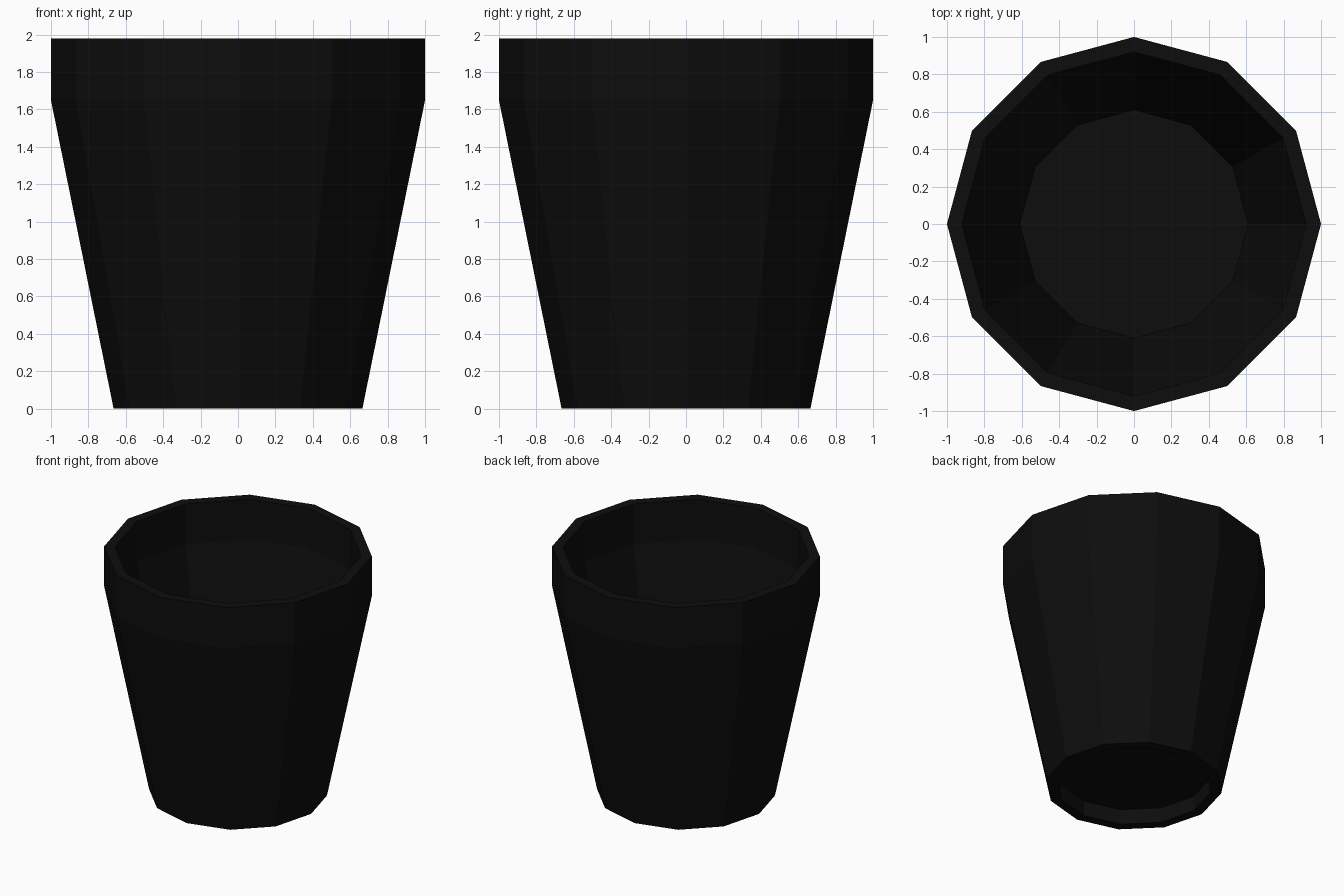
import bpy, bmesh, math

if "Cube" in bpy.data.objects:
    bpy.data.objects.remove(bpy.data.objects["Cube"])

SIDES = 12

black = bpy.data.materials.new("matte_black")
black.diffuse_color = (0.004, 0.004, 0.004, 1)
black.use_nodes = True
black.node_tree.nodes["Principled BSDF"].inputs["Base Color"].default_value = black.diffuse_color

# Closed cross-section (radius, height), from underside centre to inner floor centre
profile = [
    (0.585, 0.125),               # recess under the floor
    (0.585, 0.0), (0.665, 0.0),   # foot ring
    (1.0, 1.65), (1.0, 1.98),     # tapered wall and straight collar
    (0.92, 1.98), (0.92, 1.65),   # rim and inside of collar
    (0.61, 0.14),                 # inner floor edge
]

# Plant pot: rings of the profile joined into flat faces
bm = bmesh.new()
rings = []
for r, z in profile:
    rings.append([bm.verts.new((r * math.cos(math.tau * i / SIDES),
                                r * math.sin(math.tau * i / SIDES), z))
                  for i in range(SIDES)])
for a, b in zip(rings, rings[1:]):
    for i in range(SIDES):
        j = (i + 1) % SIDES
        bm.faces.new((a[i], a[j], b[j], b[i]))
bm.faces.new(rings[0][::-1])      # underside of floor
bm.faces.new(rings[-1])           # inner floor
bmesh.ops.recalc_face_normals(bm, faces=bm.faces)

mesh = bpy.data.meshes.new("plant_pot")
bm.to_mesh(mesh)
bm.free()
mesh.materials.append(black)
pot = bpy.data.objects.new("plant_pot", mesh)
bpy.context.collection.objects.link(pot)
